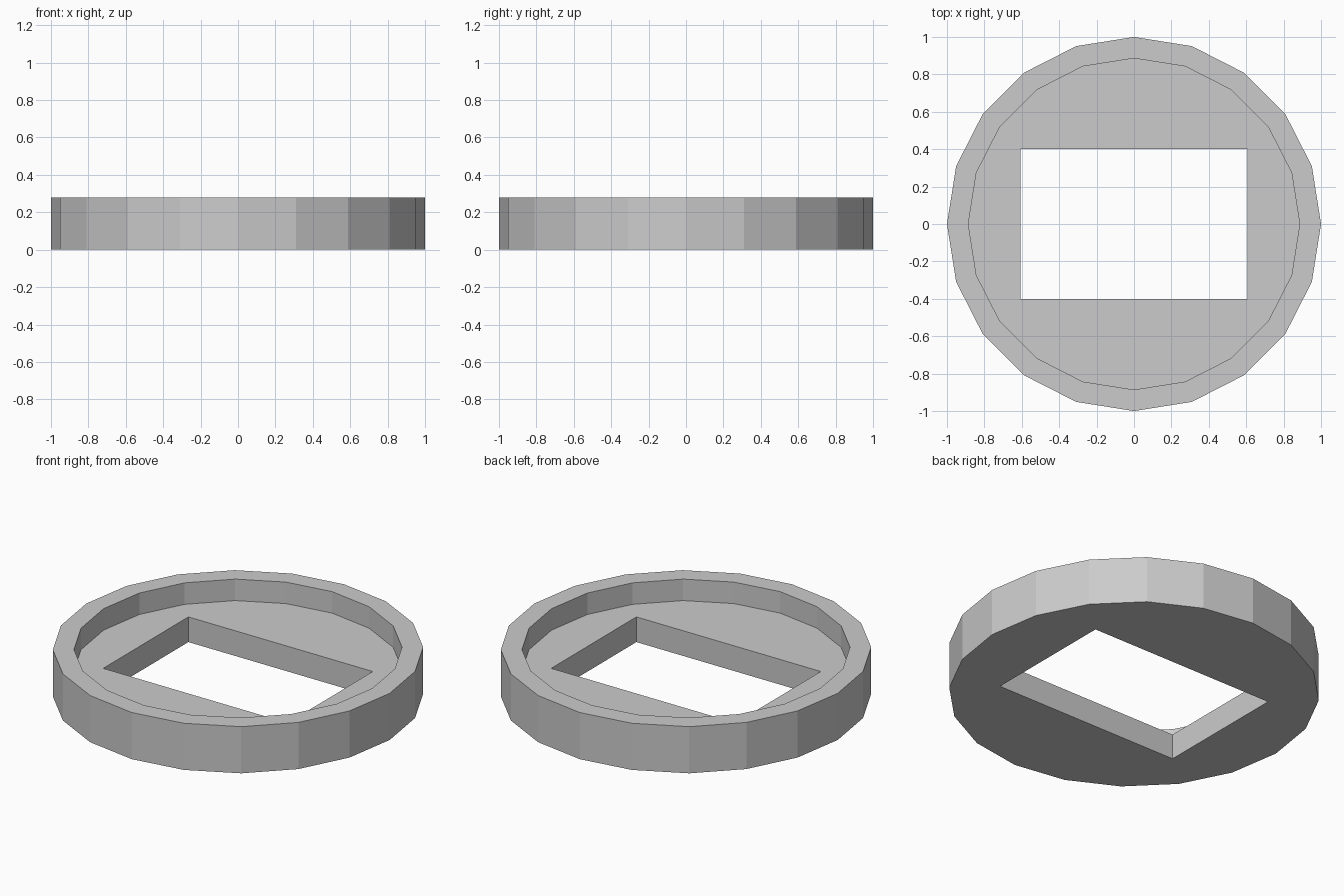
import bpy

if "Cube" in bpy.data.objects:
    bpy.data.objects.remove(bpy.data.objects["Cube"])

SIDES = 20
HEIGHT = 0.278
FLOOR = 0.15


def cylinder(name, radius, z0, z1):
    bpy.ops.mesh.primitive_cylinder_add(vertices=SIDES, radius=radius, depth=z1 - z0,
                                        location=(0, 0, (z0 + z1) / 2))
    ob = bpy.context.object
    ob.name = name
    return ob


def cut(target, cutter):
    mod = target.modifiers.new(cutter.name, 'BOOLEAN')
    mod.operation = 'DIFFERENCE'
    mod.solver = 'EXACT'
    mod.object = cutter
    cutter.hide_render = True
    cutter.display_type = 'WIRE'


# Twenty-sided disc
ring = cylinder("ring_base", 1.0, 0, HEIGHT)

# Shallow round recess leaving a raised rim
recess = cylinder("recess_cutter", 0.886, FLOOR, HEIGHT + 0.2)
cut(ring, recess)

# Rectangular opening through the floor
bpy.ops.mesh.primitive_cube_add(size=1, location=(0, 0, 0.1))
opening = bpy.context.object
opening.name = "opening_cutter"
opening.scale = (1.216, 0.802, 1.0)
cut(ring, opening)
